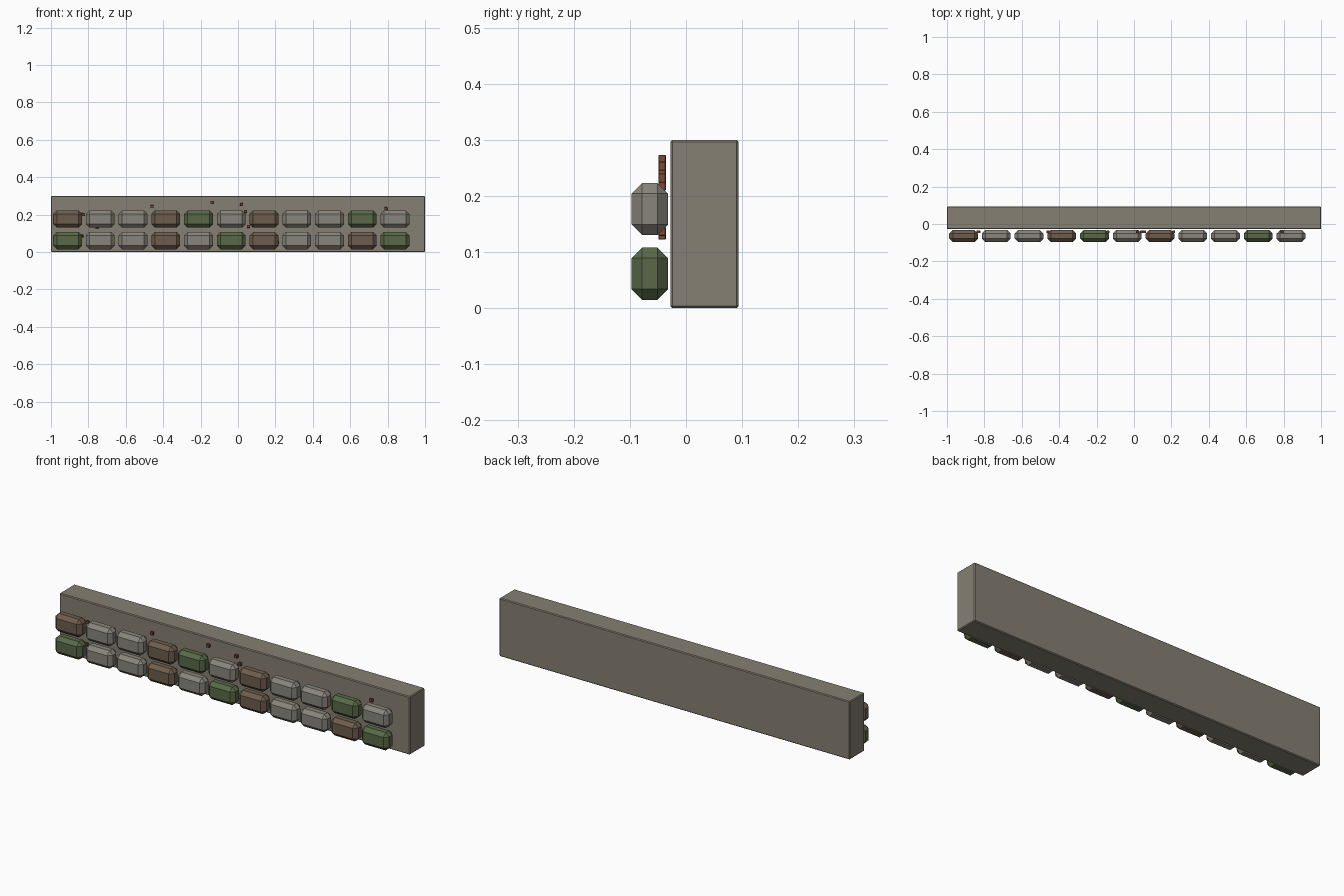
import bpy
import bmesh
from mathutils import Vector

cube = bpy.data.objects.get("Cube")
if cube:
    bpy.data.objects.remove(cube, do_unlink=True)


def material(name, rgb):
    mat = bpy.data.materials.new(name)
    mat.use_nodes = True
    color = (*rgb, 1)
    mat.diffuse_color = color
    mat.node_tree.nodes["Principled BSDF"].inputs["Base Color"].default_value = color
    return mat


WALL = material("wall grey", (0.235, 0.215, 0.17))
GREY = material("stone grey", (0.25, 0.235, 0.2))
BROWN = material("stone brown", (0.155, 0.11, 0.075))
GREEN = material("moss green", (0.1, 0.14, 0.065))
BRICK = material("brick red", (0.2, 0.065, 0.04))


def block(name, center, size, bevel, mat):
    """Box with single-segment chamfered edges."""
    bm = bmesh.new()
    bmesh.ops.create_cube(bm, size=1)
    bmesh.ops.scale(bm, vec=Vector(size), verts=bm.verts)
    bmesh.ops.bevel(bm, geom=bm.edges[:], offset=bevel, segments=1,
                    profile=0.5, affect='EDGES')
    mesh = bpy.data.meshes.new(name)
    bm.to_mesh(mesh)
    bm.free()
    mesh.materials.append(mat)
    obj = bpy.data.objects.new(name, mesh)
    obj.location = center
    bpy.context.collection.objects.link(obj)
    return obj


# Main wall slab
block("wall", (0, 0.033, 0.15), (2, 0.122, 0.3), 0.004, WALL)

# Two rows of chamfered stones on the front: g grey, b brown, m mossy
tints = {"g": GREY, "b": BROWN, "m": GREEN}
rows = (("lower", 0.0615, "mggbgmbggbm"), ("upper", 0.1765, "bggbmgbggmg"))
for row, z, pattern in rows:
    for i, key in enumerate(pattern):
        block(f"{row}_stone_{i + 1}", (-0.911 + 0.175 * i, -0.0645, z),
              (0.154, 0.065, 0.093), 0.019, tints[key])

# Small brick chips scattered over the front
chips = ((-0.83, 0.2), (-0.755, 0.13), (-0.46, 0.243), (-0.14, 0.265),
         (0.02, 0.253), (0.04, 0.218), (0.056, 0.137), (0.212, 0.05),
         (0.79, 0.232), (-0.835, 0.085))
for i, (x, z) in enumerate(chips):
    block(f"brick_chip_{i + 1}", (x, -0.0425, z), (0.016, 0.013, 0.016), 0.001, BRICK)
